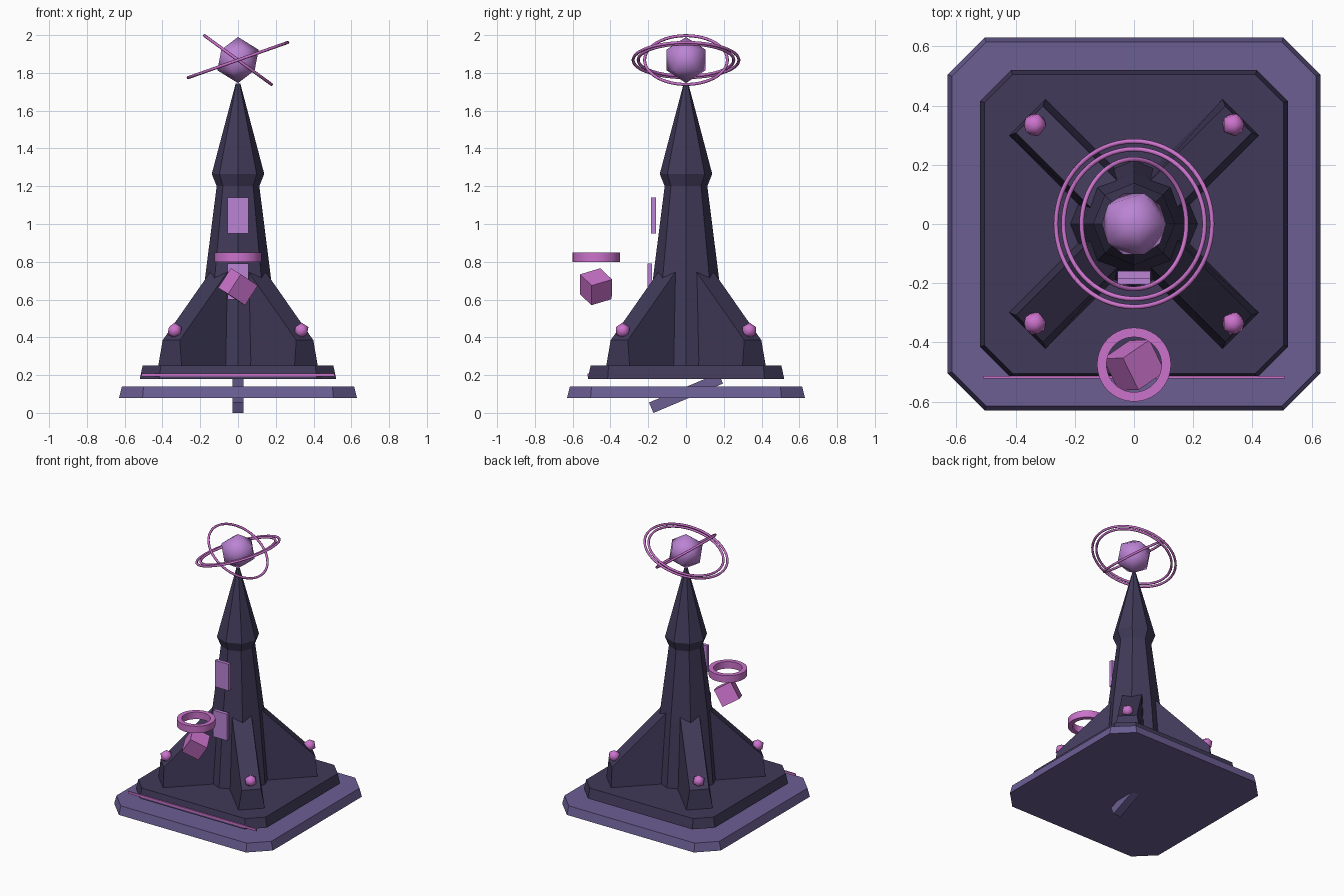
import bpy, bmesh
from math import pi, sin, cos, radians
from mathutils import Matrix

if "Cube" in bpy.data.objects:
    bpy.data.objects.remove(bpy.data.objects["Cube"])


def material(name, rgb):
    m = bpy.data.materials.new(name)
    m.use_nodes = True
    m.diffuse_color = (*rgb, 1)
    m.node_tree.nodes["Principled BSDF"].inputs["Base Color"].default_value = (*rgb, 1)
    return m


STONE = material("dark stone", (0.052, 0.042, 0.10))
SLAB = material("violet slab", (0.145, 0.112, 0.29))
CRYSTAL = material("lavender crystal", (0.50, 0.23, 0.66))
PINK = material("pink glow", (0.60, 0.17, 0.60))


def finish(name, bm, mat, smooth=False):
    bmesh.ops.recalc_face_normals(bm, faces=bm.faces)
    me = bpy.data.meshes.new(name)
    bm.to_mesh(me)
    bm.free()
    me.materials.append(mat)
    ob = bpy.data.objects.new(name, me)
    bpy.context.collection.objects.link(ob)
    if smooth:
        bpy.ops.object.select_all(action="DESELECT")
        ob.select_set(True)
        bpy.context.view_layer.objects.active = ob
        bpy.ops.object.shade_smooth_by_angle(angle=radians(50))
    return ob


def loft(name, rings, mat, closed=False, smooth=False):
    """Skin a list of point rings; cap the ends unless the loop closes."""
    bm = bmesh.new()
    rows = [[bm.verts.new(p) for p in ring] for ring in rings]
    n = len(rows[0])
    pairs = list(zip(rows, rows[1:])) + ([(rows[-1], rows[0])] if closed else [])
    for a, b in pairs:
        for i in range(n):
            j = (i + 1) % n
            bm.faces.new((a[i], a[j], b[j], b[i]))
    if not closed:
        bm.faces.new(rows[0])
        bm.faces.new(rows[-1])
    return finish(name, bm, mat, smooth)


def circle(r, z, n):
    return [(r * cos(2 * pi * i / n), r * sin(2 * pi * i / n), z) for i in range(n)]


def cut_square(h, c, z):
    return [(h, -c, z), (h, c, z), (c, h, z), (-c, h, z),
            (-h, c, z), (-h, -c, z), (-c, -h, z), (c, -h, z)]


def box(name, size, loc, mat, rot=(0, 0, 0)):
    bm = bmesh.new()
    bmesh.ops.create_cube(bm, size=1, matrix=Matrix.Diagonal((*size, 1)))
    ob = finish(name, bm, mat)
    ob.location, ob.rotation_euler = loc, rot
    return ob


def gem(name, r, loc, mat, smooth):
    bm = bmesh.new()
    bmesh.ops.create_icosphere(bm, subdivisions=1, radius=r)
    ob = finish(name, bm, mat, smooth)
    ob.location = loc
    return ob


def halo(name, r, tube, tilt, mat):
    rings = [circle(r + tube * cos(a), tube * sin(a), 64)
             for a in (2 * pi * k / 8 for k in range(8))]
    ob = loft(name, rings, mat, closed=True, smooth=True)
    ob.location, ob.rotation_euler = (0, 0, 1.868), (0, tilt, 0)


# Stepped base with cut corners, and the tilted bar beneath it
loft("lower_slab", [cut_square(0.63, 0.505, 0.08), cut_square(0.615, 0.50, 0.14)], SLAB)
loft("upper_slab", [cut_square(0.52, 0.415, 0.18), cut_square(0.505, 0.41, 0.25)], STONE)
box("tilted_bar", (0.06, 0.40, 0.06), (0, 0, 0.105), SLAB, (0.4, 0, 0))
box("front_glow_strip", (1.02, 0.008, 0.016), (0, -0.518, 0.20), PINK)

# Eight-sided shaft and pointed cap
loft("tower_shaft", [circle(0.215, 0.25, 8), circle(0.175, 0.71, 8), circle(0.113, 1.2, 8)], STONE)
loft("tower_cap", [circle(0.113, 1.2, 8), circle(0.139, 1.265, 8), circle(0.012, 1.745, 8)], STONE)

# Diagonal buttresses with a gem on each
for k, corner in enumerate(("back_left", "back_right", "front_right", "front_left")):
    angle = pi / 4 + k * pi / 2
    outer = [(0.51, -0.087, 0.25), (0.51, 0.087, 0.25), (0.50, 0.064, 0.385), (0.50, -0.064, 0.385)]
    inner = [(0.10, -0.087, 0.25), (0.10, 0.087, 0.25), (0.10, 0.064, 0.79), (0.10, -0.064, 0.79)]
    fin = loft(corner + "_buttress", [outer, inner], STONE)
    fin.rotation_euler.z = angle
    gem(corner + "_gem", 0.042, (0.474 * cos(angle), 0.474 * sin(angle), 0.436), PINK, True)

# Floating window panels on the front
box("upper_panel", (0.11, 0.025, 0.19), (0, -0.172, 1.045), CRYSTAL)
box("lower_panel", (0.11, 0.025, 0.19), (0, -0.192, 0.695), CRYSTAL)

# Floating cube under a flat ring
box("floating_cube", (0.124,) * 3, (0, -0.477, 0.668), PINK, (0.3, 0.5, 0.6))
band = loft("floating_ring", [circle(0.125, 0.80, 40), circle(0.125, 0.85, 40),
                              circle(0.093, 0.85, 40), circle(0.093, 0.80, 40)],
            PINK, closed=True, smooth=True)
band.location.y = -0.475

# Crowning orb and its tilted halos
gem("orb", 0.122, (0, 0, 1.868), CRYSTAL, True)
halo("outer_halo", 0.280, 0.008, -0.34, PINK)
halo("middle_halo", 0.253, 0.008, -0.34, PINK)
halo("steep_halo", 0.219, 0.008, 0.63, PINK)
